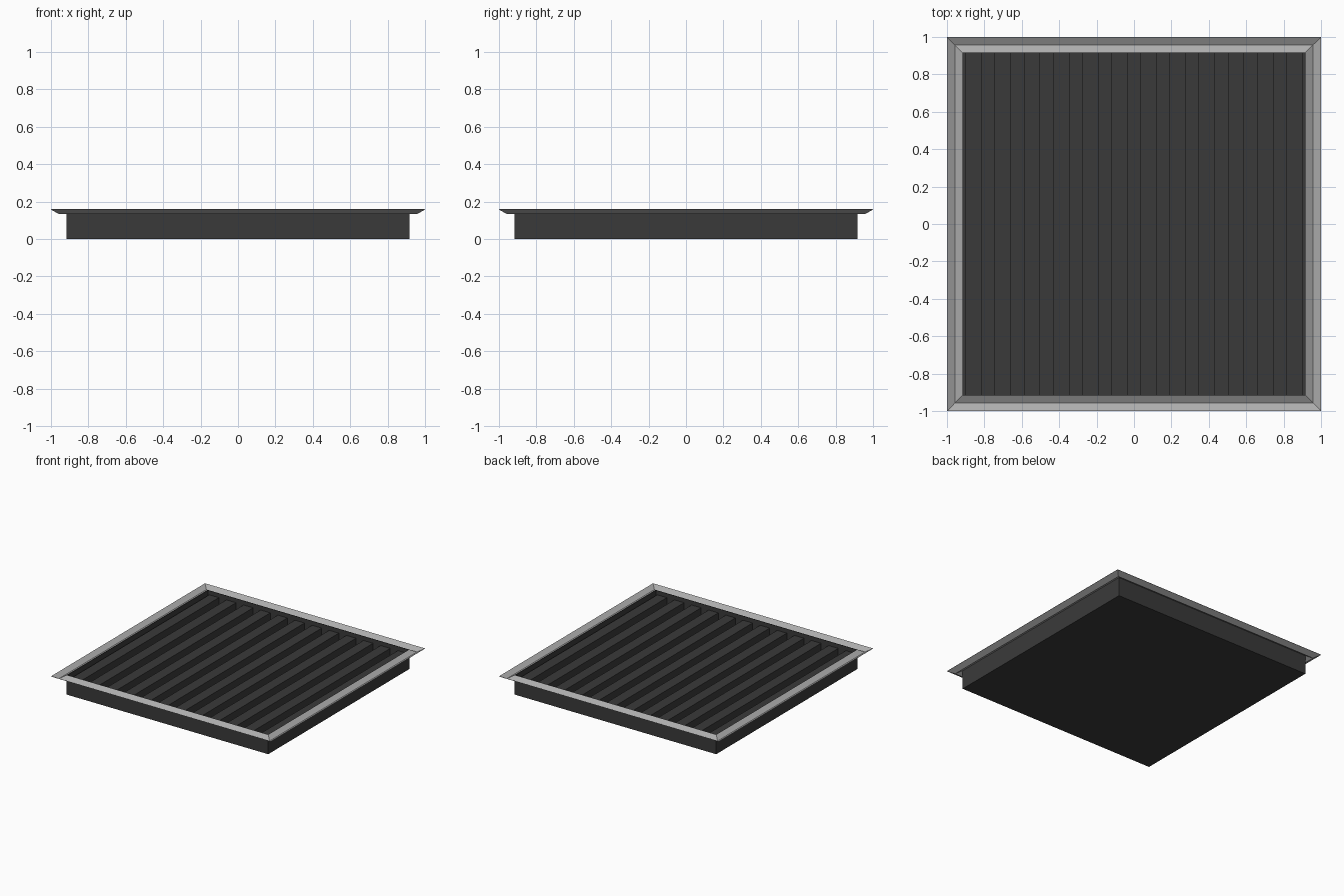
import bpy, bmesh

if "Cube" in bpy.data.objects:
    bpy.data.objects.remove(bpy.data.objects["Cube"])

def material(name, v):
    m = bpy.data.materials.new(name)
    m.diffuse_color = (v, v, v, 1)
    m.use_nodes = True
    m.node_tree.nodes["Principled BSDF"].inputs["Base Color"].default_value = m.diffuse_color
    return m

DARK = material("charcoal_grey", 0.042)
LIGHT = material("light_grey", 0.42)

def finish(name, bm, mat):
    me = bpy.data.meshes.new(name)
    bm.to_mesh(me)
    bm.free()
    me.materials.append(mat)
    ob = bpy.data.objects.new(name, me)
    bpy.context.collection.objects.link(ob)
    return ob

def square_loft(name, profile, mat, cap=False):
    """Loft concentric square rings given as (half width, z)."""
    bm = bmesh.new()
    rings = [[bm.verts.new((sx * h, sy * h, z))
              for sx, sy in ((-1, -1), (1, -1), (1, 1), (-1, 1))]
             for h, z in profile]
    for a, b in zip(rings, rings[1:]):
        for i in range(4):
            j = (i + 1) % 4
            bm.faces.new((a[i], a[j], b[j], b[i]))
    if cap:
        bm.faces.new(rings[0][::-1])
        bm.faces.new(rings[-1])
    return finish(name, bm, mat)

R = 0.916      # half width of the tray
TOP = 0.16     # rim height
RIB_TOP = 0.125

# Tray: outer walls, thin lip, inner walls and floor
square_loft("tray", [(R, 0), (R, TOP), (R - 0.003, TOP), (R - 0.003, 0.01)], DARK, cap=True)

# Flange: shallow V-shaped gutter around the rim, thin sheet
square_loft("flange", [(1.0, TOP), (0.957, 0.136), (R, TOP),
                       (R, TOP - 0.003), (0.957, 0.133), (1.0, TOP - 0.002),
                       (1.0, TOP)], LIGHT)

# Ribs: twelve raised bars running front to back
bm = bmesh.new()
COUNT, PITCH, WIDTH = 12, 0.1558, 0.087
for k in range(COUNT):
    x = (k - (COUNT - 1) / 2) * PITCH
    verts = bmesh.ops.create_cube(bm, size=1)["verts"]
    bmesh.ops.scale(bm, vec=(WIDTH, 2 * R - 0.006, RIB_TOP - 0.01), verts=verts)
    bmesh.ops.translate(bm, vec=(x, 0, (RIB_TOP + 0.01) / 2), verts=verts)
finish("ribs", bm, DARK)
